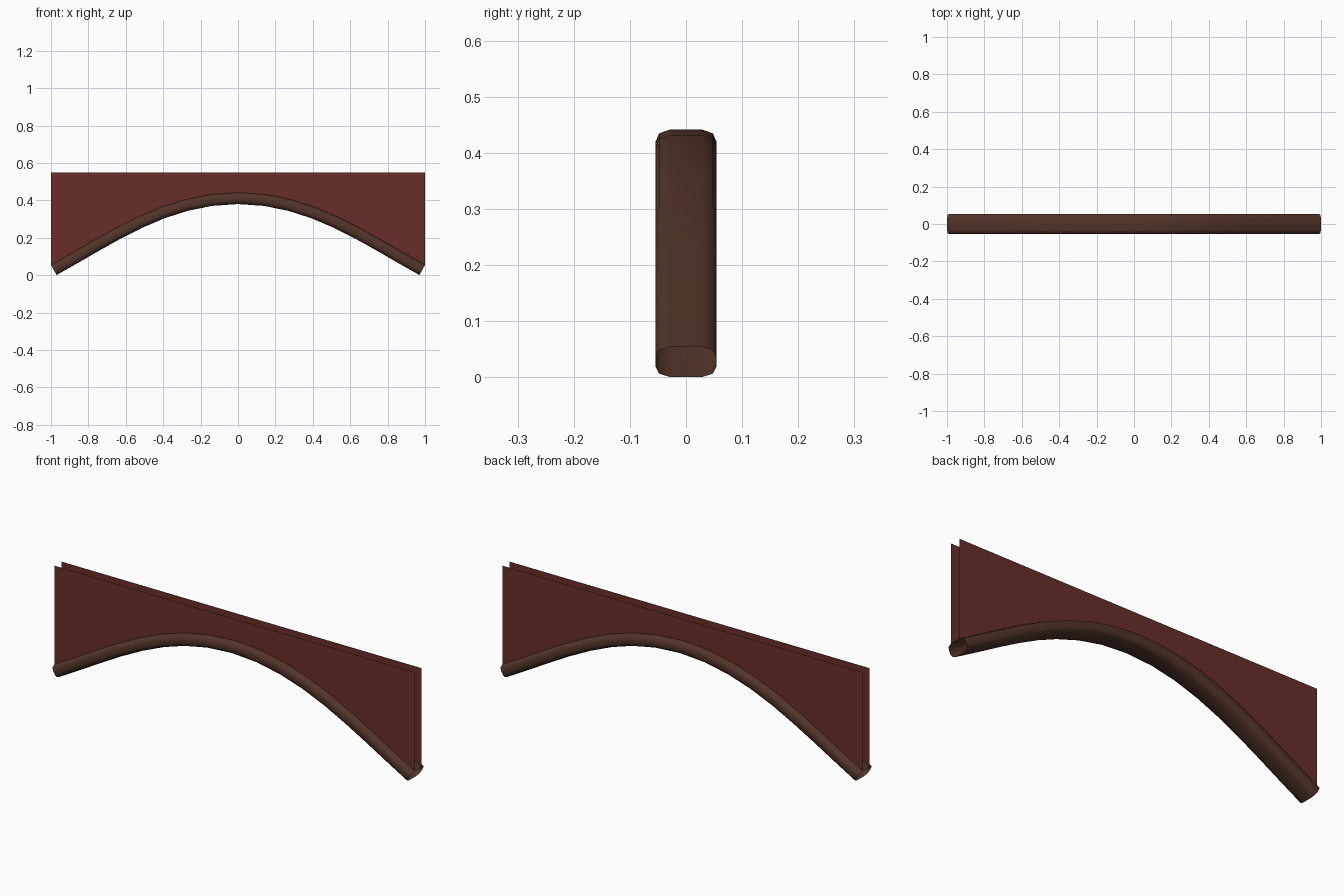
import bpy
import bmesh
from mathutils import Vector

if "Cube" in bpy.data.objects:
    bpy.data.objects.remove(bpy.data.objects["Cube"])


def material(name, color):
    m = bpy.data.materials.new(name)
    m.diffuse_color = (*color, 1)
    m.use_nodes = True
    m.node_tree.nodes["Principled BSDF"].inputs["Base Color"].default_value = m.diffuse_color
    return m


def add_object(name, bm, mat):
    mesh = bpy.data.meshes.new(name)
    bm.to_mesh(mesh)
    bm.free()
    mesh.materials.append(mat)
    ob = bpy.data.objects.new(name, mesh)
    bpy.context.collection.objects.link(ob)
    return ob


brown = material("dark brown wood", (0.085, 0.034, 0.022))
red = material("dark red panel", (0.14, 0.027, 0.022))

# Arch curve: top edge of the beam in the xz plane, mirrored about x = 0
P = [Vector(p) for p in ((-1, 0.055), (-0.7, 0.219), (-0.4, 0.442), (0, 0.442))]
N = 8
half = []
for i in range(N + 1):
    t = i / N
    s = 1 - t
    pos = P[0] * s**3 + P[1] * 3*s*s*t + P[2] * 3*s*t*t + P[3] * t**3
    tan = ((P[1] - P[0]) * s*s + (P[2] - P[1]) * 2*s*t + (P[3] - P[2]) * t*t).normalized()
    half.append((pos, Vector((tan.y, -tan.x))))          # position, inward normal
path = half + [(Vector((-p.x, p.y)), Vector((-n.x, n.y))) for p, n in half[-2::-1]]

# Rounded cross-section: (y, depth below the top edge)
H = 0.062
corner = [(0.028, 0), (0.048, 0.007), (0.054, 0.021)]
right = corner + [(y, H - d) for y, d in reversed(corner)]
section = right + [(-y, d) for y, d in reversed(right)]

# Arched beam: open-ended sweep
bm = bmesh.new()
rings = [[bm.verts.new((p.x + n.x * d, y, p.y + n.y * d)) for y, d in section]
         for p, n in path]
k = len(section)
for a, b in zip(rings, rings[1:]):
    for j in range(k):
        bm.faces.new((a[j], a[(j + 1) % k], b[(j + 1) % k], b[j]))
bmesh.ops.recalc_face_normals(bm, faces=bm.faces)
beam = add_object("arched_beam", bm, brown)
for f in beam.data.polygons:
    f.use_smooth = True

# Thin spandrel panels between the arch and the flat top line
TOP = 0.55
for name, y in (("front_panel", -0.027), ("back_panel", 0.027)):
    bm = bmesh.new()
    low = [bm.verts.new((p.x, y, p.y)) for p, n in path]
    high = [bm.verts.new((p.x, y, TOP)) for p, n in path]
    for i in range(len(path) - 1):
        quad = [low[i], low[i + 1], high[i + 1], high[i]]
        bm.faces.new(quad if y < 0 else quad[::-1])
    add_object(name, bm, red)
